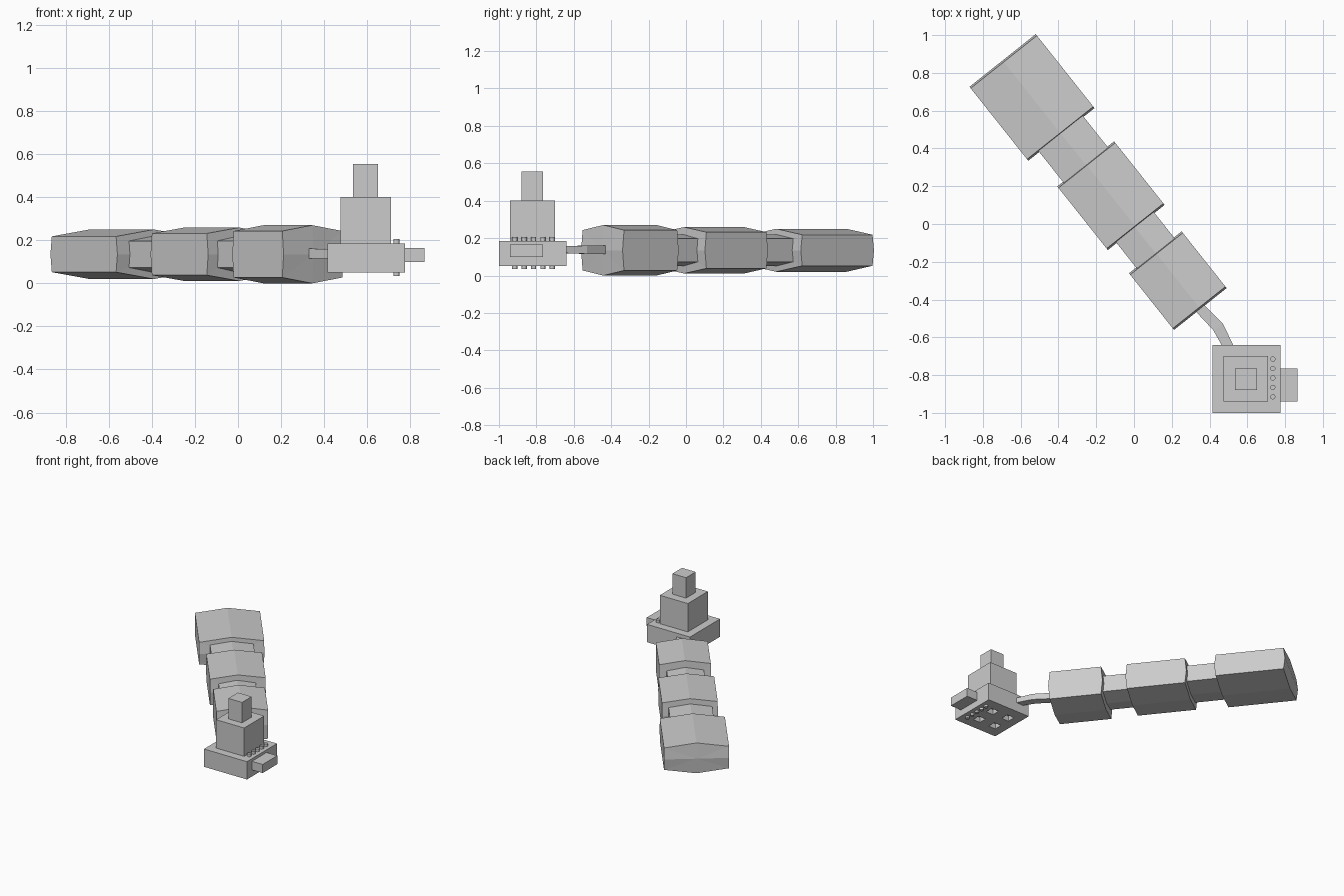
import bpy
from math import pi
from mathutils import Vector

cube = bpy.data.objects.get("Cube")
if cube:
    bpy.data.objects.remove(cube, do_unlink=True)

GREY = (0.6, 0.6, 0.6, 1)
grey = bpy.data.materials.new("plain grey")
grey.use_nodes = True
grey.diffuse_color = GREY
grey.node_tree.nodes["Principled BSDF"].inputs["Base Color"].default_value = GREY


def make(name, verts, faces):
    mesh = bpy.data.meshes.new(name)
    mesh.from_pydata(verts, [], faces)
    mesh.materials.append(grey)
    obj = bpy.data.objects.new(name, mesh)
    bpy.context.collection.objects.link(obj)
    return obj


def box(name, low, high):
    low, high = Vector(low), Vector(high)
    bpy.ops.mesh.primitive_cube_add(size=1, location=(low + high) / 2)
    obj = bpy.context.object
    obj.name = name
    obj.scale = high - low
    bpy.ops.object.transform_apply(location=False)
    obj.data.materials.append(grey)
    return obj


# Tail runs along one diagonal, each block a ridged prism with bulged ends
AXIS = Vector((0.622, -0.783, 0))
SIDE = Vector((0.783, 0.622, 0))
UP = Vector((0, 0, 1))
MID = 0.135


def ridged_block(name, centre, length, width, side_h, ridge_h, bulge=0.01):
    centre = Vector((*centre, MID))
    w = width / 2
    ring = [(w, 0), (w, side_h), (0, ridge_h), (-w, side_h),
            (-w, 0), (-w, -side_h), (0, -ridge_h), (w, -side_h)]
    verts, faces = [], []
    for end in (-1, 1):
        for s, u in ring + [(0, 0)]:
            reach = length / 2 + (bulge if u == 0 else 0)
            verts.append(centre + AXIS * end * reach + SIDE * s + UP * u)
    for i in range(8):
        j = (i + 1) % 8
        faces += [(i, j, j + 9, i + 9), (j, i, 8), (i + 9, j + 9, 17)]
    obj = make(name, verts, faces)
    obj.data.flip_normals() if obj.data.polygons[0].normal.dot(SIDE) < 0 else None
    return obj


ridged_block("rear_block", (-0.54, 0.67), 0.48, 0.448, 0.083, 0.115)
ridged_block("middle_block", (-0.122, 0.15), 0.41, 0.384, 0.097, 0.124)
ridged_block("front_block", (0.232, -0.30), 0.363, 0.356, 0.108, 0.135)
ridged_block("rear_link", (-0.325, 0.40), 0.30, 0.30, 0.062, 0.085, 0)
ridged_block("front_link", (0.055, -0.08), 0.28, 0.256, 0.062, 0.085, 0)

# Bent neck with a rectangular section
path = [(0.33, -0.425), (0.445, -0.545), (0.505, -0.66)]
across = [Vector((0.022, 0.018, 0)), Vector((0.026, 0.016, 0)), Vector((0.028, 0.004, 0))]
verts = []
for point, a, h in zip(path, across, (0.023, 0.022, 0.018)):
    p = Vector((*point, 0.138))
    verts += [p + a + UP * h, p - a + UP * h, p - a - UP * h, p + a - UP * h]
faces = [(0, 1, 2, 3), (11, 10, 9, 8)]
for k in (0, 4):
    for i in range(4):
        j = (i + 1) % 4
        faces.append((k + i, k + i + 4, k + j + 4, k + j))
make("neck", verts, faces)

# Stepped tower
base = box("base", (0.415, -1, 0.05), (0.775, -0.64, 0.185))
box("tower", (0.475, -0.94, 0.185), (0.71, -0.70, 0.40))
box("tower_top", (0.535, -0.88, 0.40), (0.65, -0.765, 0.555))
box("side_plug", (0.775, -0.94, 0.10), (0.865, -0.765, 0.165))

# Square sockets under the base
for dx in (-0.07, 0.07):
    for dy in (-0.07, 0.07):
        x, y = 0.58 + dx, -0.82 + dy
        cutter = box("socket_cutter", (x - 0.03, y - 0.03, 0), (x + 0.03, y + 0.03, 0.09))
        cutter.hide_render = True
        mod = base.modifiers.new("socket", "BOOLEAN")
        mod.operation = "DIFFERENCE"
        mod.solver = "EXACT"
        mod.object = cutter
        bpy.context.view_layer.objects.active = base
        bpy.ops.object.modifier_apply(modifier=mod.name)
        bpy.data.objects.remove(cutter, do_unlink=True)

# Row of pins through the base
for i in range(5):
    bpy.ops.mesh.primitive_cylinder_add(vertices=12, radius=0.014, depth=0.17,
                                        location=(0.735, -0.915 + i * 0.05, 0.12))
    pin = bpy.context.object
    pin.name = f"pin_{i + 1}"
    pin.data.materials.append(grey)
